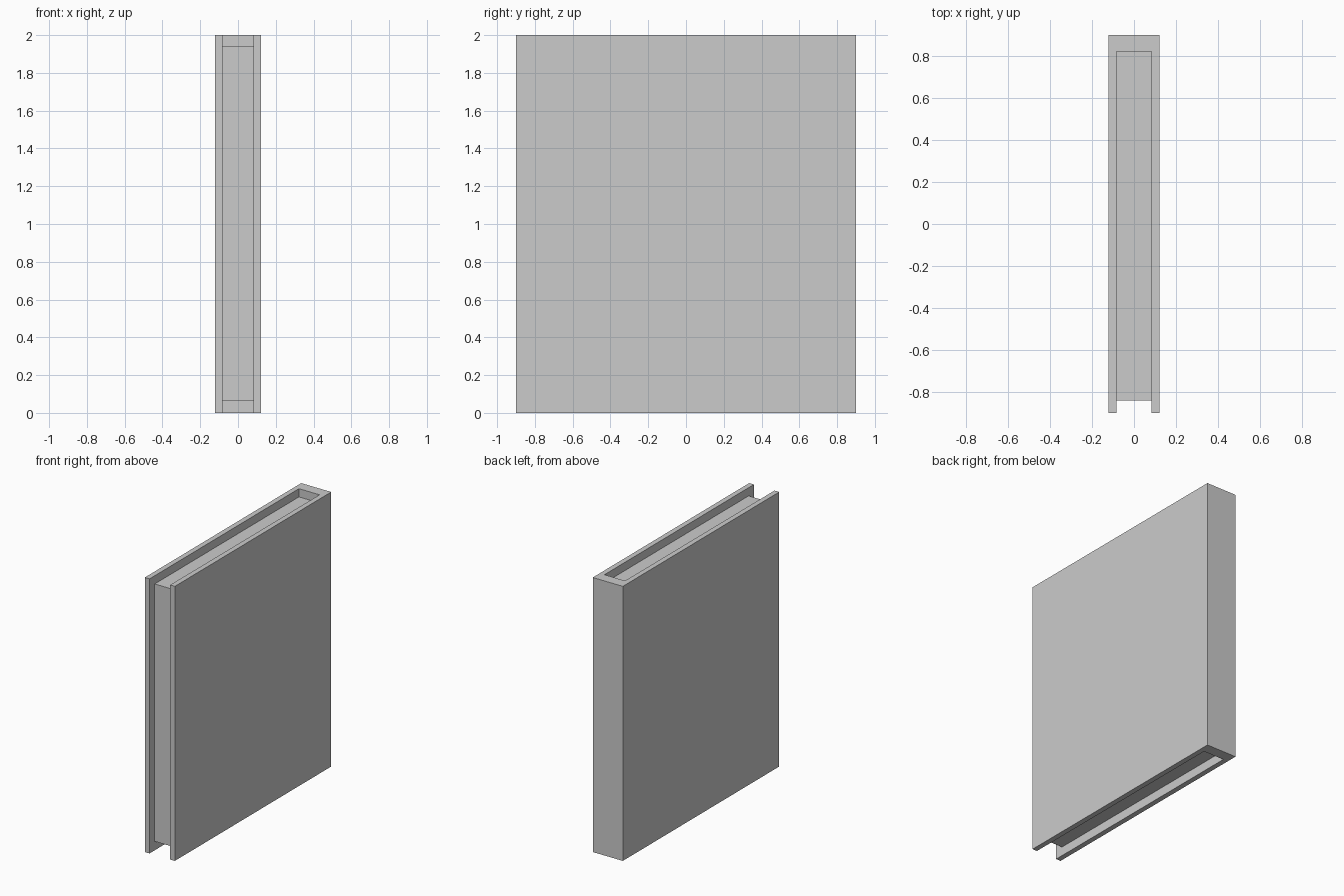
import bpy, bmesh

if "Cube" in bpy.data.objects:
    bpy.data.objects.remove(bpy.data.objects["Cube"])


def prism(name, outline, z0, z1):
    """Extrude a flat outline (x, y) from z0 up to z1."""
    bm = bmesh.new()
    base = bm.faces.new([bm.verts.new((x, y, z0)) for x, y in outline])
    top = bmesh.ops.extrude_face_region(bm, geom=[base], use_keep_orig=True)
    verts = [g for g in top["geom"] if isinstance(g, bmesh.types.BMVert)]
    bmesh.ops.translate(bm, verts=verts, vec=(0, 0, z1 - z0))
    bmesh.ops.recalc_face_normals(bm, faces=bm.faces)
    mesh = bpy.data.meshes.new(name)
    bm.to_mesh(mesh)
    bm.free()
    obj = bpy.data.objects.new(name, mesh)
    bpy.context.collection.objects.link(obj)
    return obj


W, D = 0.121, 0.9            # cover half thickness and half width
INNER, SPINE = 0.083, 0.82   # page half thickness and inside of the spine
FORE_EDGE = -0.84            # recessed front of the pages

# Cover: U-shaped wrap of two boards and a spine
half = [(W, D), (W, -D), (INNER, -D), (INNER, SPINE)]
prism("cover", half + [(-x, y) for x, y in reversed(half)], 0, 2)

# Page block, set back from the cover edges
prism("pages", [(-INNER, FORE_EDGE), (INNER, FORE_EDGE),
                (INNER, SPINE), (-INNER, SPINE)], 0.065, 1.94)
